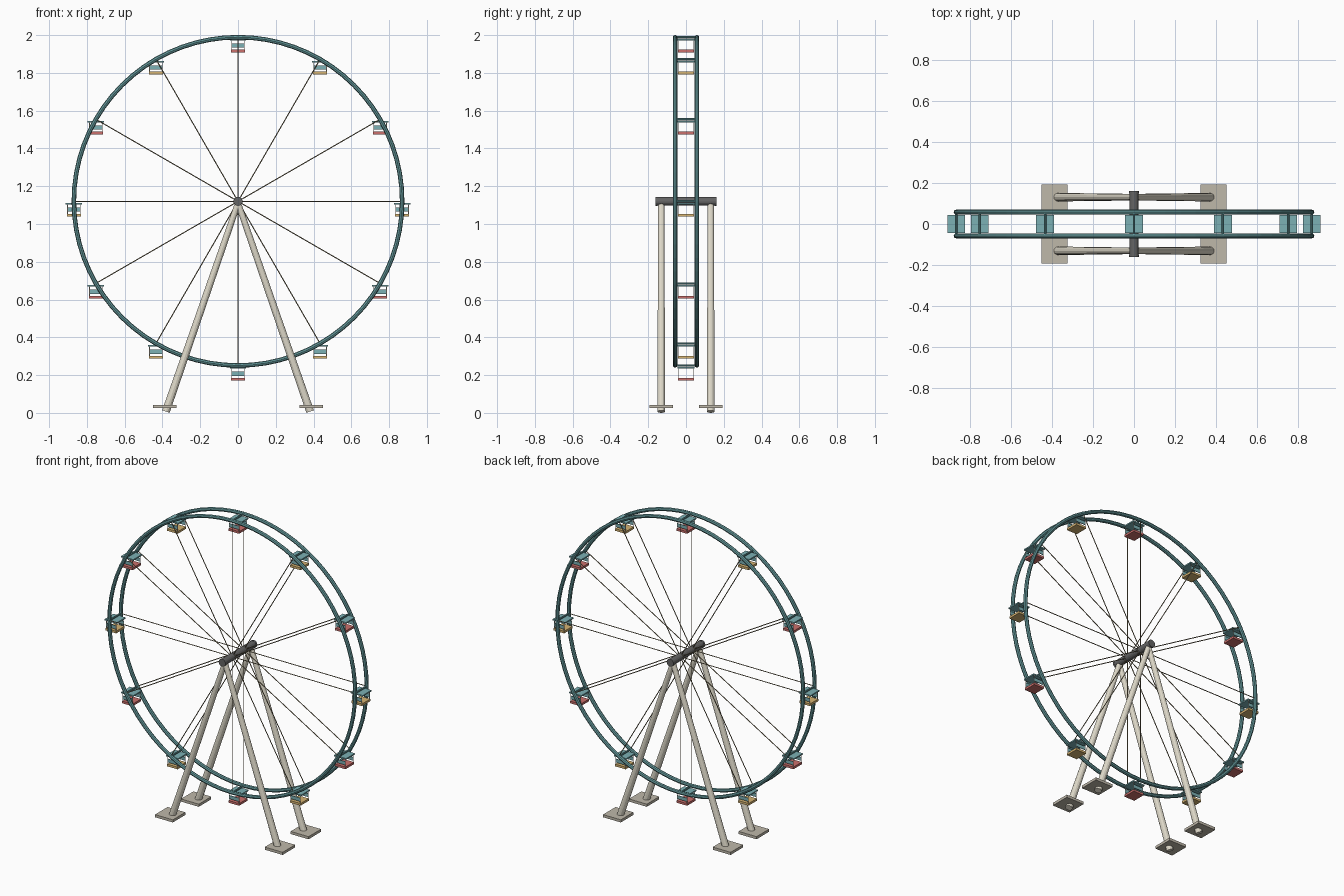
import bpy
from math import cos, sin, pi
from mathutils import Vector

if "Cube" in bpy.data.objects:
    bpy.data.objects.remove(bpy.data.objects["Cube"])

HUB_Z, RING_R, RING_Y = 1.12, 0.869, 0.058


def material(name, r, g, b):
    m = bpy.data.materials.new(name)
    m.diffuse_color = (r, g, b, 1)
    m.use_nodes = True
    m.node_tree.nodes["Principled BSDF"].inputs["Base Color"].default_value = m.diffuse_color
    return m


TEAL = material("teal", 0.13, 0.32, 0.33)
PANEL = material("light_teal", 0.2, 0.44, 0.46)
RED = material("red", 0.6, 0.16, 0.15)
YELLOW = material("yellow", 0.68, 0.46, 0.17)
CREAM = material("cream", 0.74, 0.7, 0.59)
STONE = material("stone", 0.52, 0.48, 0.4)
STEEL = material("dark_steel", 0.13, 0.13, 0.13)
BRONZE = material("bronze", 0.3, 0.25, 0.15)


def finish(name, mat):
    o = bpy.context.object
    o.name = name
    o.data.materials.append(mat)
    return o


def rod(name, a, b, r1, mat, r2=None, sides=12):
    """Faceted bar from a (radius r1) to b (radius r2)."""
    a, b = Vector(a), Vector(b)
    d = b - a
    bpy.ops.mesh.primitive_cone_add(
        vertices=sides, radius1=r1, radius2=r1 if r2 is None else r2, depth=d.length,
        location=(a + b) / 2, rotation=d.to_track_quat('Z', 'Y').to_euler())
    return finish(name, mat)


def box(name, centre, size, mat):
    bpy.ops.mesh.primitive_cube_add(size=1, location=centre)
    bpy.context.object.scale = size
    return finish(name, mat)


# Twin rims
for s in (-1, 1):
    bpy.ops.mesh.primitive_torus_add(
        major_radius=RING_R, minor_radius=0.012, major_segments=72, minor_segments=8,
        location=(0, s * RING_Y, HUB_Z), rotation=(pi / 2, 0, 0))
    finish("rim", TEAL)

# Axle with end caps
rod("axle", (0, -0.155, HUB_Z), (0, 0.155, HUB_Z), 0.022, STEEL, sides=16)
for s in (-1, 1):
    rod("axle_cap", (0, s * 0.15, HUB_Z), (0, s * 0.161, HUB_Z), 0.024, STEEL, sides=16)

# Support legs and foot plates
for sx in (-1, 1):
    for sy in (-1, 1):
        y = sy * 0.131
        rod("leg", (sx * 0.382, y, 0.007), (0, y, HUB_Z - 0.01), 0.021, CREAM, 0.016, 12)
        box("foot_plate", (sx * 0.388, y, 0.034), (0.126, 0.126, 0.017), STONE)


def cabin(x, z, floor_mat):
    """Open gondola hanging under its pivot bar at (x, z)."""
    box("cabin_roof", (x, 0, z - 0.013), (0.086, 0.088, 0.008), PANEL)
    box("cabin_floor", (x, 0, z - 0.073), (0.074, 0.084, 0.014), floor_mat)
    for sy in (-1, 1):
        box("cabin_panel", (x, sy * 0.038, z - 0.044), (0.068, 0.004, 0.022), PANEL)
        for sx in (-1, 1):
            rod("cabin_post", (x + sx * 0.034, sy * 0.039, z - 0.068),
                (x + sx * 0.034, sy * 0.039, z - 0.012), 0.002, CREAM, sides=6)


# Spokes, cross bars and cabins
for i in range(12):
    a = i * pi / 6
    x, z = RING_R * cos(a), HUB_Z + RING_R * sin(a)
    for s in (-1, 1):
        rod("spoke", (0, s * RING_Y, HUB_Z), (x, s * RING_Y, z), 0.0028, BRONZE, sides=6)
    rod("cross_bar", (x, -RING_Y, z), (x, RING_Y, z), 0.006, TEAL, sides=8)
    cabin(x, z, RED if i % 2 else YELLOW)
